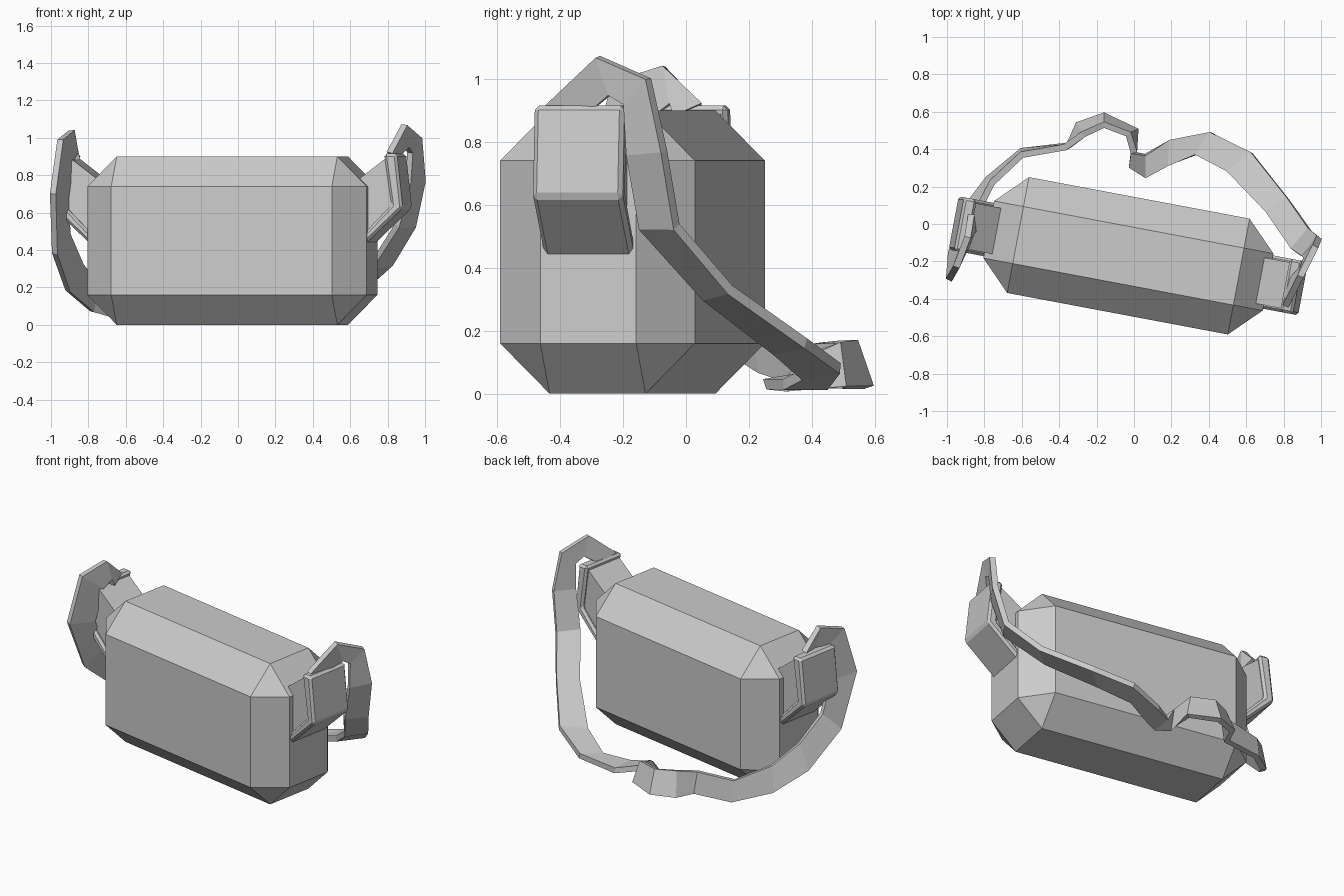
import bpy, bmesh, math
from mathutils import Matrix, Vector

if "Cube" in bpy.data.objects:
    bpy.data.objects.remove(bpy.data.objects["Cube"])

# Bag frame: turned slightly about z
FRAME = Matrix.Translation((-0.03, -0.17, 0)) @ Matrix.Rotation(math.radians(-10.65), 4, 'Z')


def finish(name, bm, bevel=0.0, matrix=None):
    bmesh.ops.recalc_face_normals(bm, faces=bm.faces)
    if bevel:
        bmesh.ops.bevel(bm, geom=bm.edges[:], offset=bevel, segments=1,
                        affect='EDGES', profile=0.5)
    if matrix:
        bm.transform(matrix)
    bmesh.ops.recalc_face_normals(bm, faces=bm.faces)
    me = bpy.data.meshes.new(name)
    bm.to_mesh(me)
    bm.free()
    ob = bpy.data.objects.new(name, me)
    bpy.context.collection.objects.link(ob)
    return ob


def prism(name, profile, half, side, bevel):
    """Extrude a (length, height) profile across the bag, mirrored by side."""
    bm = bmesh.new()
    rings = [[bm.verts.new((side * u, v, z)) for u, z in profile] for v in (-half, half)]
    bm.faces.new(rings[0])
    bm.faces.new(rings[1])
    n = len(profile)
    for i in range(n):
        j = (i + 1) % n
        bm.faces.new((rings[0][i], rings[0][j], rings[1][j], rings[1][i]))
    return finish(name, bm, bevel, FRAME)


# Chamfered bag body
bm = bmesh.new()
bmesh.ops.create_cube(bm, size=1)
bm.transform(Matrix.Translation((0, 0, 0.45)) @ Matrix.Diagonal((1.52, 0.63, 0.9, 1)))
finish("bag_body", bm, 0.16, FRAME)

# End pockets with an overlapping outer flap
core = [(0.66, 0.74), (0.87, 0.90), (0.91, 0.63), (0.70, 0.43), (0.66, 0.43)]
flap = [(0.85, 0.915), (0.92, 0.915), (0.952, 0.625), (0.735, 0.42), (0.715, 0.46), (0.89, 0.64)]
for side, tag in ((1, "right"), (-1, "left")):
    prism(tag + "_pocket", core, 0.125, side, 0)
    prism(tag + "_pocket_flap", flap, 0.145, side, 0.014)

# Shoulder strap: pairs of edge points along the ribbon
right_run = [
    ((0.81, -0.44, 0.92), (0.84, -0.30, 0.90)),
    ((0.89, -0.28, 1.07), (0.90, -0.24, 0.95)),
    ((0.97, -0.12, 1.00), (0.92, -0.19, 0.92)),
    ((0.99, -0.07, 0.77), (0.91, -0.18, 0.76)),
    ((0.94, -0.03, 0.53), (0.85, -0.14, 0.53)),
    ((0.82, 0.14, 0.33), (0.71, 0.06, 0.31)),
    ((0.63, 0.38, 0.16), (0.50, 0.28, 0.14)),
    ((0.41, 0.49, 0.08), (0.33, 0.37, 0.06)),
    ((0.19, 0.45, 0.03), (0.18, 0.31, 0.03)),
    ((0.06, 0.37, 0.05), (0.06, 0.25, 0.03)),
]
left_run = [
    ((0.00, 0.38, 0.12), (-0.02, 0.31, 0.02)),
    ((-0.03, 0.48, 0.16), (0.01, 0.50, 0.02)),
    ((-0.16, 0.53, 0.165), (-0.16, 0.58, 0.02)),
    ((-0.27, 0.48, 0.165), (-0.30, 0.53, 0.02)),
    ((-0.37, 0.41, 0.16), (-0.35, 0.42, 0.02)),
    ((-0.60, 0.37, 0.15), (-0.60, 0.39, 0.02)),
    ((-0.76, 0.22, 0.23), (-0.78, 0.24, 0.07)),
    ((-0.84, 0.06, 0.33), (-0.91, 0.07, 0.18)),
    ((-0.91, -0.07, 0.49), (-0.98, -0.16, 0.38)),
    ((-0.92, -0.14, 0.68), (-0.99, -0.30, 0.70)),
    ((-0.89, -0.10, 0.88), (-0.95, -0.23, 0.99)),
    ((-0.87, -0.05, 0.92), (-0.89, -0.07, 1.04)),
    ((-0.86, -0.04, 0.88), (-0.87, 0.05, 0.92)),
]
bm = bmesh.new()
prev = None
for a, b in right_run + left_run:
    cur = (bm.verts.new(a), bm.verts.new(b))
    if prev:
        bm.faces.new((prev[0], prev[1], cur[1], cur[0]))
    prev = cur
strap = finish("shoulder_strap", bm)
mod = strap.modifiers.new("thickness", 'SOLIDIFY')
mod.thickness = 0.035
mod.offset = 0
